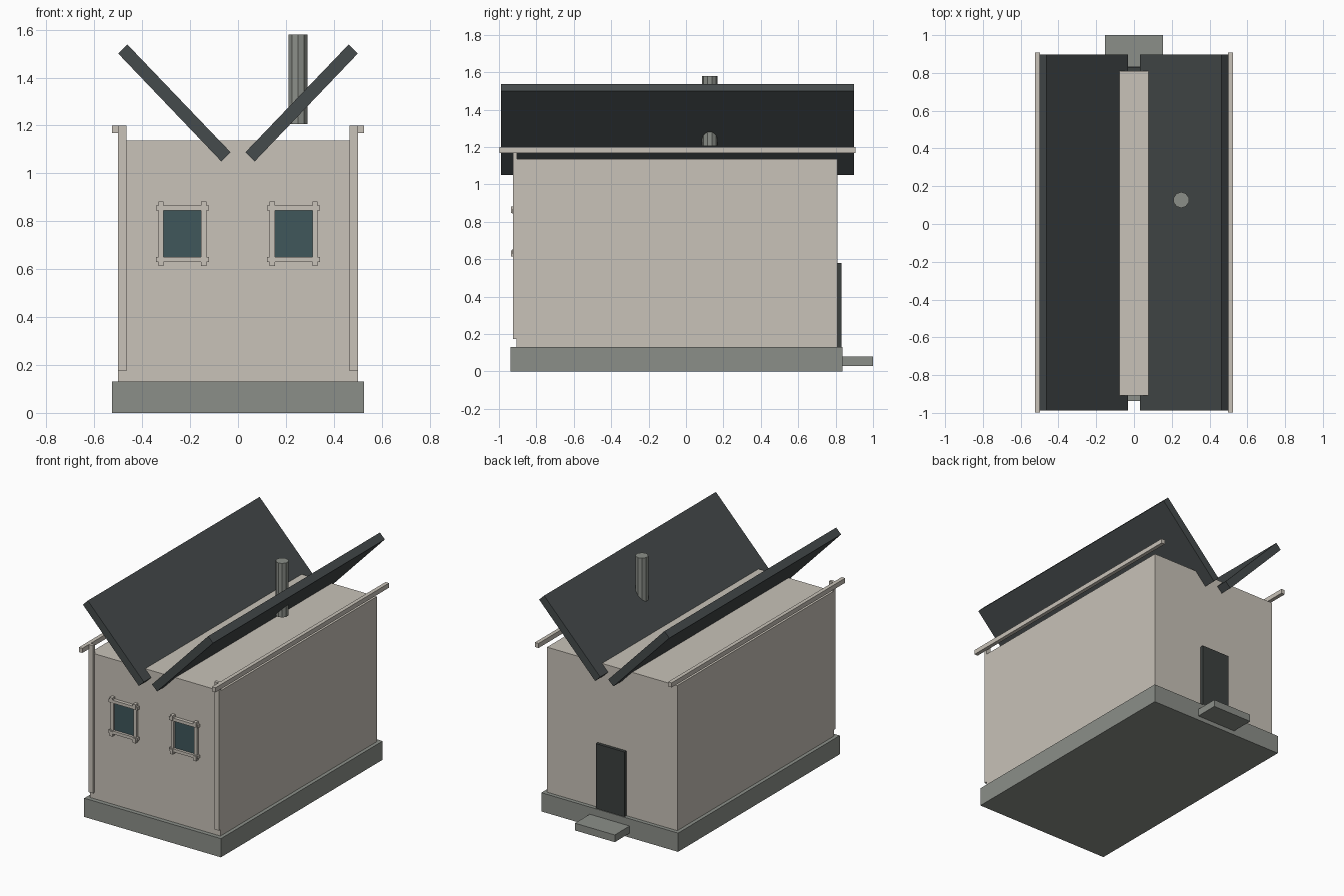
import bpy, math

if "Cube" in bpy.data.objects:
    bpy.data.objects.remove(bpy.data.objects["Cube"])


def material(name, rgb):
    m = bpy.data.materials.new(name)
    m.diffuse_color = (*rgb, 1)
    m.use_nodes = True
    m.node_tree.nodes["Principled BSDF"].inputs["Base Color"].default_value = m.diffuse_color
    return m


PLASTER = material("plaster", (0.58, 0.54, 0.48))
STONE = material("stone", (0.26, 0.275, 0.25))
SLATE = material("slate", (0.06, 0.07, 0.072))
GLASS = material("glass", (0.05, 0.095, 0.105))
DOOR = material("door_paint", (0.045, 0.052, 0.05))


def extrude_profile(name, pts, y0, y1, mat):
    """Extrude an xz outline from y0 to y1 (outline counter-clockwise seen from -y)."""
    n = len(pts)
    verts = [(x, y, z) for y in (y0, y1) for x, z in pts]
    faces = [tuple(range(n)), tuple(range(2 * n - 1, n - 1, -1))]
    faces += [(i, i + n, (i + 1) % n + n, (i + 1) % n) for i in range(n)]
    mesh = bpy.data.meshes.new(name)
    mesh.from_pydata(verts, [], faces)
    mesh.materials.append(mat)
    ob = bpy.data.objects.new(name, mesh)
    bpy.context.collection.objects.link(ob)
    return ob


def box(name, x0, x1, y0, y1, z0, z1, mat):
    return extrude_profile(name, [(x0, z0), (x1, z0), (x1, z1), (x0, z1)], y0, y1, mat)


def mirrored(ob):
    ob.modifiers.new("mirror_x", 'MIRROR').use_mirror_merge = False
    return ob


# Foundation, walls, rear step and door
box("foundation", -0.525, 0.525, -0.937, 0.837, 0, 0.13, STONE)
box("walls", -0.5, 0.5, -0.907, 0.81, 0.13, 1.137, PLASTER)
box("rear_step", -0.153, 0.153, 0.837, 1.0, 0.03, 0.08, STONE)
box("door", -0.11, 0.11, 0.81, 0.832, 0.13, 0.58, DOOR)

# Butterfly roof slabs
slab = [(0.07, 1.05), (0.5, 1.50), (0.462, 1.538), (0.031, 1.088)]
mirrored(extrude_profile("roof_slab", slab, -0.988, 0.897, SLATE))

# Gutters and front downpipes
mirrored(box("gutter", 0.498, 0.525, -0.997, 0.907, 1.168, 1.2, PLASTER))
mirrored(box("downpipe", 0.466, 0.5, -0.925, -0.903, 0.174, 1.2, PLASTER))

# Windows: pane, crossing frame bars and corner blocks
CX, CZ = 0.232, 0.748
mirrored(box("window_pane", CX - 0.08, CX + 0.08, -0.913, -0.907, CZ - 0.098, CZ + 0.098, GLASS))
for s in (-1, 1):
    z = CZ + s * 0.107
    mirrored(box("window_rail", CX - 0.11, CX + 0.11, -0.931, -0.907, z - 0.0105, z + 0.0105, PLASTER))
    x = CX + s * 0.089
    mirrored(box("window_stile", x - 0.0105, x + 0.0105, -0.925, -0.907, CZ - 0.134, CZ + 0.134, PLASTER))
    for t in (-1, 1):
        z = CZ + t * 0.117
        mirrored(box("frame_corner", x - 0.0105, x + 0.0105, -0.936, -0.907, z - 0.017, z + 0.017, PLASTER))

# Chimney flue through the right slab
bpy.ops.mesh.primitive_cylinder_add(vertices=10, radius=0.042, depth=0.375, location=(0.25, 0.127, 1.3925))
flue = bpy.context.object
flue.name = "chimney_flue"
flue.data.materials.append(STONE)
